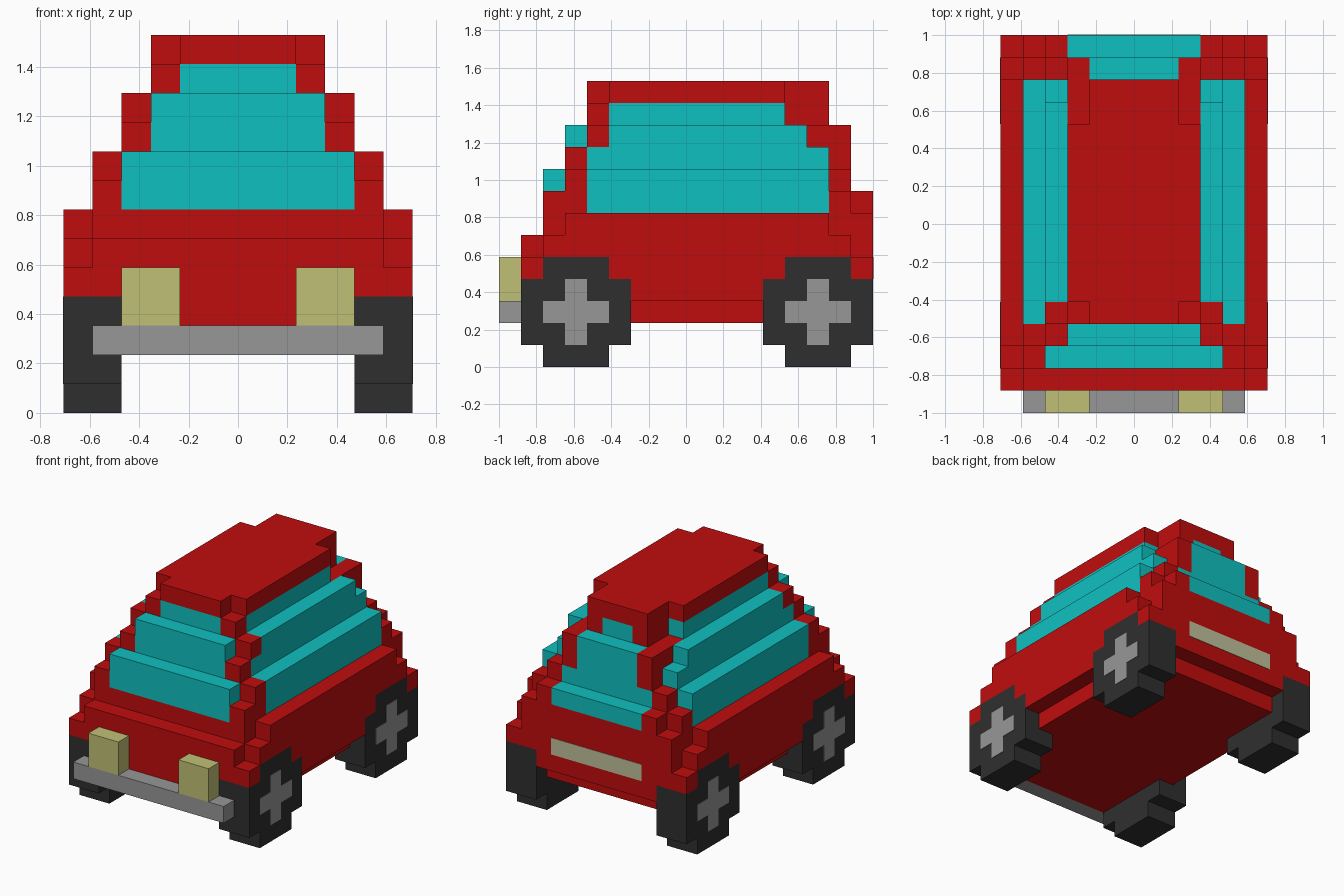
import bpy
import bmesh
from mathutils import Vector

if "Cube" in bpy.data.objects:
    bpy.data.objects.remove(bpy.data.objects["Cube"], do_unlink=True)

U = 2 / 17  # edge of one block


def material(name, rgb):
    m = bpy.data.materials.new(name)
    m.use_nodes = True
    m.diffuse_color = (*rgb, 1)
    bsdf = m.node_tree.nodes["Principled BSDF"]
    bsdf.inputs["Base Color"].default_value = (*rgb, 1)
    bsdf.inputs["Roughness"].default_value = 0.8
    return m


RED = material("red paint", (0.53, 0.004, 0.004))
GLASS = material("cyan glass", (0.005, 0.53, 0.53))
TYRE = material("dark rubber", (0.028, 0.028, 0.028))
GREY = material("grey metal", (0.31, 0.31, 0.31))
LAMP = material("yellow lamp", (0.53, 0.53, 0.18))
PLATE = material("pale plate", (0.53, 0.53, 0.33))

blocks = {}  # block position -> part name; later parts replace earlier ones


def fill(part, x, y, z):
    for i in range(*x):
        for j in range(*y):
            for k in range(*z):
                blocks[i, j, k] = part


def fill_both(part, x, y, z):
    fill(part, x, y, z)
    fill(part, (-x[1], -x[0]), y, z)


# Body: (half width, first row, end row, bottom, top) of each stepped slab
for w, y0, y1, z0, z1 in (
        (5, 1, 16, 2, 3), (6, 6, 12, 3, 4), (5, 1, 17, 3, 6),
        (6, 1, 17, 4, 5), (6, 2, 16, 5, 6), (6, 3, 15, 6, 7),
        (5, 2, 17, 6, 7)):
    fill("body", (-w, w), (y0, y1), (z0, z1))

# Cabin narrowing upwards, with stepped corner pillars
for w, y0, y1, z0, z1 in (
        (5, 2, 16, 7, 8), (4, 2, 17, 7, 8), (5, 3, 15, 8, 9),
        (4, 2, 16, 8, 9), (4, 3, 15, 9, 10), (3, 3, 16, 9, 11),
        (4, 4, 14, 10, 11), (3, 4, 13, 11, 12), (2, 4, 15, 11, 12)):
    fill("cabin", (-w, w), (y0, y1), (z0, z1))
fill("roof", (-3, 3), (5, 13), (12, 13))
fill("roof", (-2, 2), (4, 15), (12, 13))

# Windscreen and rear window tiers
for w, y, z0, z1 in ((4, 2, 7, 9), (3, 3, 9, 11), (2, 4, 11, 12)):
    fill("windscreen", (-w, w), (y, y + 1), (z0, z1))
for w, y, z0, z1 in ((3, 16, 7, 8), (3, 15, 8, 9), (2, 15, 9, 11), (1, 14, 11, 12)):
    fill("rear_window", (-w, w), (y, y + 1), (z0, z1))

# Side window tiers
for x, y0, y1, z0, z1 in ((4, 4, 15, 7, 9), (3, 4, 15, 9, 10),
                          (3, 5, 14, 10, 11), (2, 5, 13, 11, 12)):
    fill("left_side_window", (x, x + 1), (y0, y1), (z0, z1))
    fill("right_side_window", (-x - 1, -x), (y0, y1), (z0, z1))

# Wheels
for end, y in (("front", 1), ("rear", 12)):
    for side, x in (("left", (4, 6)), ("right", (-6, -4))):
        fill(f"{end}_{side}_wheel", x, (y, y + 5), (1, 4))
        fill(f"{end}_{side}_wheel", x, (y + 1, y + 4), (0, 5))

# Bumper and headlights
fill("front_bumper", (-5, 5), (0, 1), (2, 3))
fill_both("headlights", (2, 4), (0, 1), (3, 5))


def colour_of(part):
    if "wheel" in part:
        return TYRE
    if "wind" in part:
        return GLASS
    return {"front_bumper": GREY, "headlights": LAMP}.get(part, RED)


def place(v):
    return Vector((v[0] * U, v[1] * U - 1, v[2] * U))


def add_object(name, bm, mat):
    bmesh.ops.remove_doubles(bm, verts=bm.verts, dist=1e-5)
    mesh = bpy.data.meshes.new(name)
    bm.to_mesh(mesh)
    bm.free()
    mesh.materials.append(mat)
    ob = bpy.data.objects.new(name, mesh)
    bpy.context.collection.objects.link(ob)


# Skin every part, keeping only the exposed block faces
for part in sorted(set(blocks.values())):
    bm = bmesh.new()
    for cell, owner in blocks.items():
        if owner != part:
            continue
        for axis in range(3):
            for step in (0, 1):
                near = list(cell)
                near[axis] += 2 * step - 1
                if tuple(near) in blocks:
                    continue
                corners = []
                for a, b in ((0, 0), (1, 0), (1, 1), (0, 1)):
                    c = list(cell)
                    c[axis] += step
                    c[(axis + 1) % 3] += a
                    c[(axis + 2) % 3] += b
                    corners.append(bm.verts.new(place(c)))
                bm.faces.new(corners if step else corners[::-1])
    add_object(part, bm, colour_of(part))


def thin_plate(name, outline, direction, mat):
    """Extrude a flat outline (in block units) by a few thousandths."""
    bm = bmesh.new()
    face = bm.faces.new([bm.verts.new(place(p)) for p in outline])
    new = bmesh.ops.extrude_face_region(bm, geom=[face])["geom"]
    bmesh.ops.translate(bm, vec=Vector(direction) * 0.003,
                        verts=[g for g in new if isinstance(g, bmesh.types.BMVert)])
    bmesh.ops.recalc_face_normals(bm, faces=bm.faces)
    add_object(name, bm, mat)


# Cross-shaped hubcaps
CROSS = ((1, 0), (2, 0), (2, 1), (3, 1), (3, 2), (2, 2),
         (2, 3), (1, 3), (1, 2), (0, 2), (0, 1), (1, 1))
for end, y in (("front", 2), ("rear", 13)):
    for side, s in (("left", 1), ("right", -1)):
        thin_plate(f"{end}_{side}_hubcap",
                   [(6 * s, y + a, 1 + b) for a, b in CROSS], (s, 0, 0), GREY)

# Plate on the tail
thin_plate("rear_plate", [(-3, 17, 4), (3, 17, 4), (3, 17, 5), (-3, 17, 5)],
           (0, 1, 0), PLATE)
